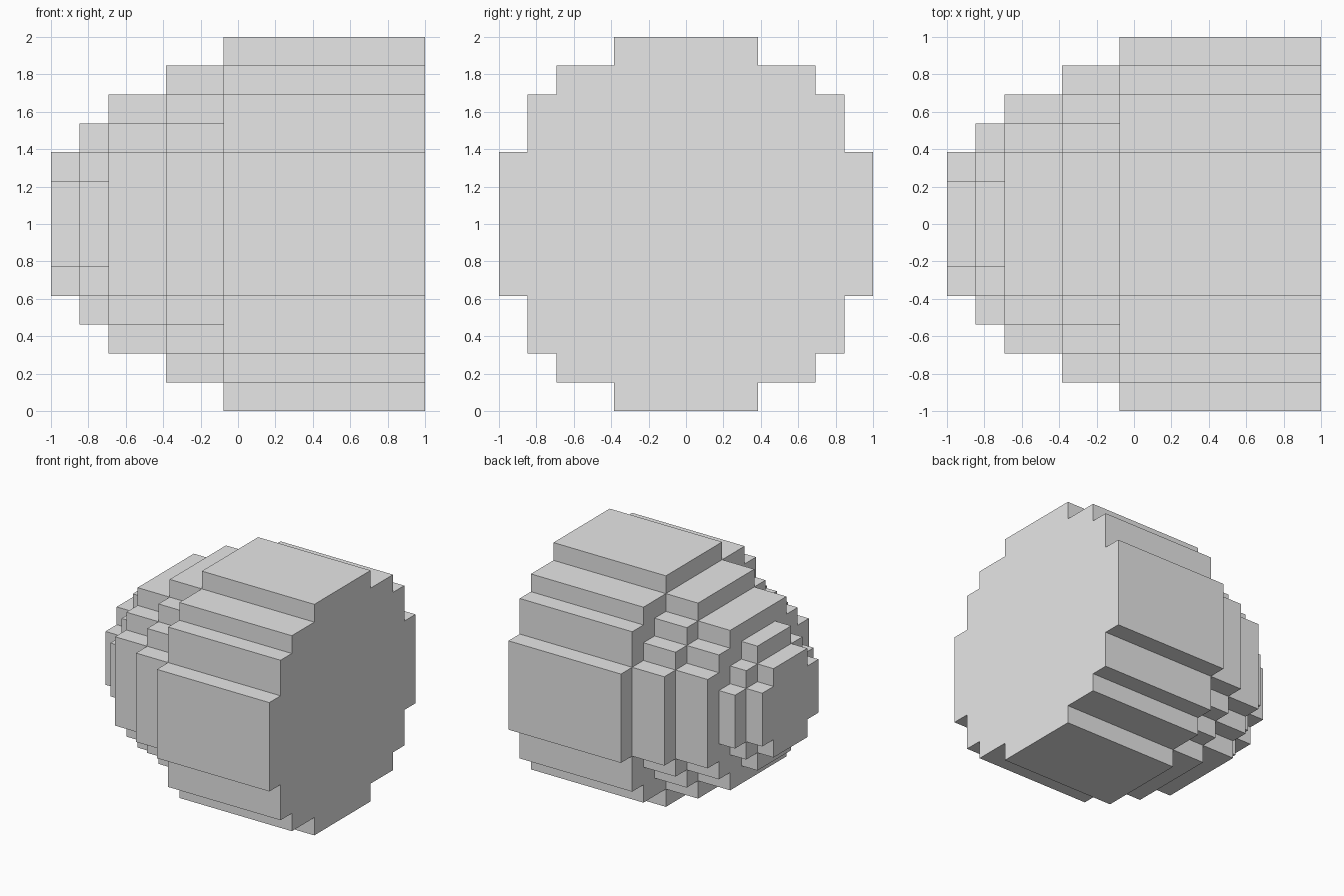
import bpy
import bmesh

cube = bpy.data.objects.get("Cube")
if cube:
    bpy.data.objects.remove(cube, do_unlink=True)

UNIT = 2 / 13  # side of one block

grey = bpy.data.materials.new("plain grey")
grey.use_nodes = True
grey.diffuse_color = (0.8, 0.8, 0.8, 1)
grey.node_tree.nodes["Principled BSDF"].inputs["Base Color"].default_value = (0.8, 0.8, 0.8, 1)


def stepped_outline(corners):
    """Full stepped outline, mirrored from the outer corners of one quarter."""
    quarter = [corners[0]]
    for (y0, z0), (y1, z1) in zip(corners, corners[1:]):
        quarter += [(y0, z1), (y1, z1)]
    outline = list(quarter)
    outline += [(y, -z) for y, z in reversed(quarter)]
    outline += [(-y, -z) for y, z in quarter]
    outline += [(-y, z) for y, z in reversed(quarter)]
    return outline


def add_tier(name, x_low, x_high, corners, closed=False):
    """Stepped prism along x; its high end is capped only when closed."""
    bm = bmesh.new()
    outline = stepped_outline(corners)
    low, high = [
        [bm.verts.new((x * UNIT, y * UNIT, z * UNIT + 1)) for y, z in outline]
        for x in (x_low, x_high)
    ]
    bm.faces.new(low)
    if closed:
        bm.faces.new(reversed(high))
    for i in range(len(outline)):
        j = (i + 1) % len(outline)
        bm.faces.new((low[j], low[i], high[i], high[j]))
    mesh = bpy.data.meshes.new(name)
    bm.to_mesh(mesh)
    bm.free()
    mesh.materials.append(grey)
    obj = bpy.data.objects.new(name, mesh)
    bpy.context.collection.objects.link(obj)


# Wide body with the flat end
add_tier("main_body", -0.5, 6.5,
         [(2.5, 6.5), (4.5, 5.5), (5.5, 4.5), (6.5, 2.5)], closed=True)

# Tiers shrinking towards the rounded end
add_tier("shoulder_tier", -2.5, -0.5, [(2.5, 5.5), (3.5, 4.5), (4.5, 3.5), (5.5, 2.5)])
add_tier("middle_tier", -4.5, -2.5, [(2.5, 4.5), (3.5, 3.5), (4.5, 2.5)])
add_tier("narrow_tier", -5.5, -4.5, [(1.5, 3.5), (2.5, 2.5), (3.5, 1.5)])
add_tier("tip_tier", -6.5, -5.5, [(1.5, 2.5), (2.5, 1.5)])
